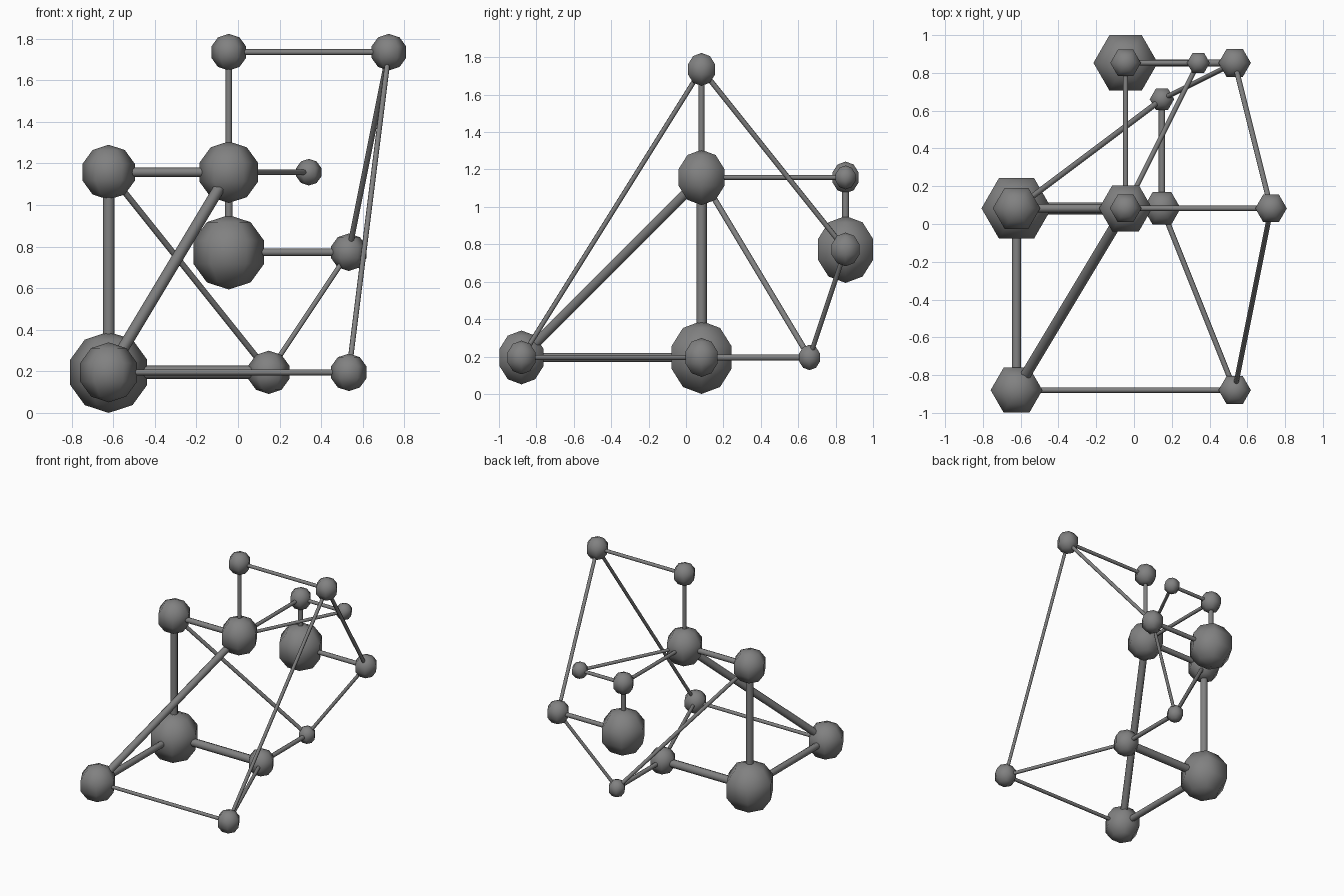
import bpy
import math
from mathutils import Vector

if "Cube" in bpy.data.objects:
    bpy.data.objects.remove(bpy.data.objects["Cube"])

grey = bpy.data.materials.new("mid_grey")
grey.diffuse_color = (0.22, 0.22, 0.22, 1)
grey.use_nodes = True
grey.node_tree.nodes["Principled BSDF"].inputs["Base Color"].default_value = grey.diffuse_color

U = 0.1925                              # lattice spacing
ORIGIN = Vector((-0.622, -0.8795, 0.195))

# joints: lattice position and ball radius
joints = {
    "base_corner": (0, 5, 0, 0.195),
    "front_left": (0, 0, 0, 0.144),
    "upper_left": (0, 5, 5, 0.132),
    "hub": (3, 5, 5, 0.148),
    "top_left": (3, 5, 8, 0.088),
    "top_right": (7, 5, 8, 0.088),
    "back_large": (3, 9, 3, 0.179),
    "back_right": (6, 9, 3, 0.090),
    "back_upper": (3, 9, 5, 0.085),
    "back_small": (5, 9, 5, 0.064),
    "base_middle": (4, 5, 0, 0.104),
    "front_right": (6, 0, 0, 0.090),
    "base_back": (4, 8, 0, 0.068),
}

# rods: the two joints and the rod radius
rods = [
    ("base_corner", "base_middle", 0.032), ("base_corner", "upper_left", 0.028),
    ("base_corner", "front_left", 0.025), ("front_left", "hub", 0.028),
    ("upper_left", "hub", 0.022), ("back_large", "back_right", 0.018),
    ("back_upper", "back_large", 0.019), ("hub", "back_upper", 0.014),
    ("hub", "top_left", 0.016), ("top_left", "top_right", 0.014),
    ("top_right", "back_right", 0.014), ("top_right", "front_right", 0.013),
    ("front_left", "front_right", 0.014), ("front_right", "base_middle", 0.014),
    ("base_middle", "base_back", 0.017), ("base_back", "upper_left", 0.015),
    ("base_back", "back_right", 0.013), ("hub", "back_small", 0.013),
    ("back_upper", "back_small", 0.014),
]


def place(name):
    return ORIGIN + U * Vector(joints[name][:3])


def finish(name):
    ob = bpy.context.object
    ob.name = name
    ob.data.materials.append(grey)
    bpy.ops.object.shade_smooth()


# six-sided balls at the joints
for name, spec in joints.items():
    bpy.ops.mesh.primitive_uv_sphere_add(segments=6, ring_count=5, radius=spec[3],
                                         location=place(name))
    ob = bpy.context.object
    # keep a corner of the hexagon on the x axis
    if max(v.co.x for v in ob.data.vertices) < max(v.co.y for v in ob.data.vertices):
        for v in ob.data.vertices:
            v.co.x, v.co.y = v.co.y, -v.co.x
    finish(name + "_ball")

# rods between the joints
for a, b, r in rods:
    p, q = place(a), place(b)
    d = q - p
    bpy.ops.mesh.primitive_cylinder_add(vertices=8, radius=r, depth=d.length,
                                        end_fill_type='NOTHING', location=(p + q) / 2,
                                        rotation=d.to_track_quat('Z', 'Y').to_euler())
    finish(a + "_to_" + b + "_rod")
